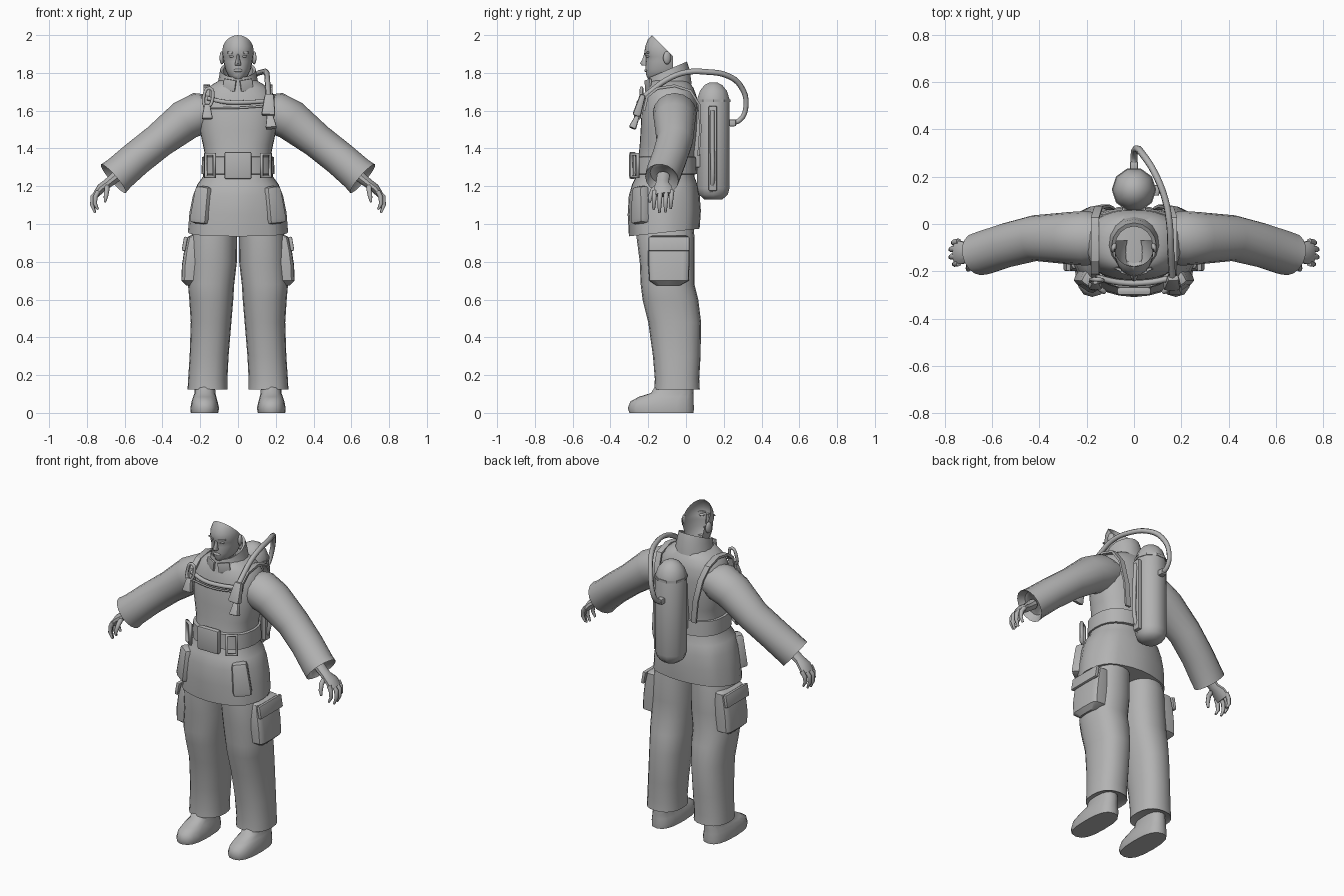
import bpy, bmesh, math
from mathutils import Vector, Matrix

GREY = bpy.data.materials.new("plain grey")
GREY.diffuse_color = (0.45, 0.45, 0.45, 1)


def finish(name, bm, angle=40):
    bmesh.ops.recalc_face_normals(bm, faces=bm.faces[:])
    me = bpy.data.meshes.new(name)
    bm.to_mesh(me)
    bm.free()
    me.materials.append(GREY)
    me.shade_smooth()
    me.set_sharp_from_angle(angle=math.radians(angle))
    ob = bpy.data.objects.new(name, me)
    bpy.context.collection.objects.link(ob)
    return ob


def skin(rings, cap=True):
    """Bridge a stack of equal rings into a surface."""
    bm = bmesh.new()
    vs = [[bm.verts.new(p) for p in r] for r in rings]
    n = len(vs[0])
    for a, b in zip(vs, vs[1:]):
        for i in range(n):
            bm.faces.new((a[i], a[(i + 1) % n], b[(i + 1) % n], b[i]))
    if cap:
        bm.faces.new(vs[0])
        bm.faces.new(vs[-1])
    return bm


def ring(z, x0, x1, yf, yb, n=20, e=2.3, tilt=0.0, pleat=0.0):
    """Flat rounded ring; tilt lifts the back, pleat ripples the radius."""
    pts = []
    for i in range(n):
        t = 2 * math.pi * i / n
        c, s = math.cos(t), math.sin(t)
        k = 1 + pleat * math.cos(8 * t)
        u = math.copysign(abs(c) ** (2 / e), c) * k
        v = math.copysign(abs(s) ** (2 / e), s) * k
        pts.append(Vector(((x0 + x1) / 2 + u * (x1 - x0) / 2,
                           (yf + yb) / 2 + v * (yb - yf) / 2, z + tilt * (v + 1) / 2)))
    return pts


def limb(path, n=14, side=1):
    """Rings across a path of (x, y, z, half height, half depth)."""
    out = []
    for i, (x, y, z, a, b) in enumerate(path):
        p, q = path[max(i - 1, 0)], path[min(i + 1, len(path) - 1)]
        d = (Vector(q[:3]) - Vector(p[:3])).normalized()
        v = (Vector((0, 1, 0)) - d * d.y).normalized()
        u = v.cross(d)
        r = []
        for k in range(n):
            t = 2 * math.pi * k / n
            w = Vector((x, y, z)) + u * a * math.cos(t) + v * b * math.sin(t)
            r.append(Vector((w.x * side, w.y, w.z)))
        out.append(r)
    return out


def box(name, loc, size, rot=(0, 0, 0), bevel=0.01, taper=1.0):
    bm = bmesh.new()
    bmesh.ops.create_cube(bm, size=1)
    for v in bm.verts:
        if v.co.z > 0:
            v.co.x *= taper
            v.co.y *= taper
        v.co = Vector(v.co[i] * size[i] for i in range(3))
    bmesh.ops.bevel(bm, geom=bm.edges[:], offset=bevel, segments=2, affect='EDGES', profile=0.6)
    m = Matrix.Translation(loc)
    for ax, r in zip('ZYX', reversed(rot)):
        m = m @ Matrix.Rotation(r, 4, ax)
    bm.transform(m)
    return finish(name, bm)


def ball(name, loc, size, rot=0.0):
    bm = bmesh.new()
    bmesh.ops.create_uvsphere(bm, u_segments=10, v_segments=7, radius=1)
    bm.transform(Matrix.Translation(loc) @ Matrix.Rotation(rot, 4, 'Z') @ Matrix.Diagonal((*size, 1)))
    return finish(name, bm, 60)


def hose(name, pts, r, cyclic=False, smooth=True):
    cu = bpy.data.curves.new(name, 'CURVE')
    cu.dimensions = '3D'
    cu.bevel_depth, cu.bevel_resolution, cu.resolution_u = r, 1, 4
    cu.use_fill_caps = True
    sp = cu.splines.new('BEZIER' if smooth else 'POLY')
    store = sp.bezier_points if smooth else sp.points
    store.add(len(pts) - 1)
    for b, p in zip(store, pts):
        if smooth:
            b.co = p
            b.handle_left_type = b.handle_right_type = 'AUTO'
        else:
            b.co = (*p, 1)
    sp.use_cyclic_u = cyclic
    cu.materials.append(GREY)
    ob = bpy.data.objects.new(name, cu)
    bpy.context.collection.objects.link(ob)


# Jacket body with flared, pleated skirt
body = [(.935, .262, -.30, .07, .04, .012), (1.05, .252, -.305, .075, .02, .02),
        (1.15, .235, -.30, .07, 0, .015), (1.21, .215, -.285, .06, 0, 0), (1.25, .186, -.265, .045, 0, 0),
        (1.37, .176, -.25, .045, 0, 0), (1.42, .186, -.245, .05, 0, 0), (1.5, .203, -.24, .058, 0, 0),
        (1.6, .208, -.235, .062, 0, 0), (1.67, .2, -.22, .058, 0, 0), (1.72, .165, -.205, .04, 0, 0),
        (1.76, .1, -.185, .01, 0, 0)]
finish("jacket", skin([ring(z, -w, w, f, b, 32, 2.4, t, p) for z, w, f, b, t, p in body]), 50)
# Standing collar, higher at the back
finish("collar", skin([ring(1.69, -.115, .115, -.215, .03, 16, 2, .05),
                       ring(1.745, -.1, .1, -.2, .02, 16, 2, .07), ring(1.775, -.095, .095, -.195, .005, 16, 2, .085),
                       ring(1.772, -.08, .08, -.18, -.01, 16, 2, .08),
                       ring(1.71, -.08, .08, -.175, -.01, 16, 2, .07)], cap=False))
for s in (-1, 1):
    box("collar_tab", (s * .045, -.2, 1.735), (.07, .012, .06), (0, s * -.15, s * .4), .004)

# Open-backed head shell
head = [(1.70, .055, -.16, -.04), (1.76, .055, -.165, -.04), (1.768, .035, -.202, -.04),
        (1.785, .052, -.21, -.03), (1.82, .068, -.215, -.02), (1.86, .077, -.213, -.01),
        (1.885, .08, -.214, 0), (1.90, .082, -.222, 0), (1.94, .081, -.216, 0), (1.975, .07, -.203, 0),
        (2.0, .052, -.18, -.02), (2.01, .03, -.16, -.04)]
bm = skin([ring(z, -w, w, f, b, 20, 2.1) for z, w, f, b in head], cap=False)
for co, no in (((0, -.18, 2.0), (0, 1, 1)), ((0, -.07, 1.9), (0, 1, 0))):
    bmesh.ops.bisect_plane(bm, geom=bm.verts[:] + bm.edges[:] + bm.faces[:],
                           plane_co=co, plane_no=no, clear_outer=True)
finish("head", bm, 50)
finish("nose", skin([ring(1.84, -.015, .015, -.234, -.2, 8, 2), ring(1.85, -.016, .016, -.243, -.2, 8, 2),
                     ring(1.875, -.009, .009, -.23, -.2, 8, 2), ring(1.9, -.007, .007, -.222, -.2, 8, 2)]), 50)
ball("lips", (0, -.21, 1.813), (.026, .01, .009))
for s in (-1, 1):
    ball("ear", (s * .085, -.1, 1.88), (.012, .022, .035), s * .3)
    ball("eye", (s * .033, -.202, 1.888), (.016, .009, .007), s * .3)
    box("eyebrow", (s * .035, -.208, 1.906), (.045, .012, .009), (0, s * -.1, s * .35), .003)

for s in (-1, 1):
    # Sleeve with open cuff
    arm = [(.13, -.06, 1.60, .085, .1), (.2, -.06, 1.587, .112, .116), (.28, -.06, 1.55, .108, .11),
           (.42, -.06, 1.44, .092, .097), (.54, -.09, 1.345, .092, .094), (.63, -.12, 1.266, .094, .094),
           (.66, -.128, 1.24, .1, .09), (.652, -.126, 1.247, .07, .065)]
    rings = limb(arm[:-1], 16, s)
    c = sum(rings[-1], Vector()) / 16
    rings.append([c + (p - c) * .7 + Vector((-.03 * s, 0, .025)) for p in rings[-1]])
    finish("sleeve", skin(rings), 50)
    # Hand: palm, four curled fingers, thumb
    finish("palm", skin(limb([(.64, -.12, 1.255, .03, .035), (.69, -.125, 1.215, .025, .035),
                              (.725, -.122, 1.19, .024, .05), (.752, -.118, 1.155, .018, .052)], 10, s)))
    for y, l, o in ((-.165, .07, -.01), (-.135, .09, .005), (-.103, .085, .005), (-.075, .065, -.005)):
        finish("finger", skin(limb([(.74, y, 1.175, .013, .014), (.765 + o, y - .003, 1.145, .013, .013),
                                    (.768 + o, y - .005, 1.14 - l * .45, .011, .011),
                                    (.752 + o, y - .006, 1.14 - l * .9, .006, .007)], 7, s)), 60)
    finish("thumb", skin(limb([(.695, -.14, 1.205, .014, .016), (.695, -.175, 1.18, .014, .014),
                               (.7, -.19, 1.145, .012, .012), (.705, -.192, 1.115, .006, .006)], 7, s)), 60)

    # Trouser leg
    leg = [(1.08, .0, .2, -.25, .03), (.93, .004, .25, -.262, .045), (.8, .006, .255, -.245, .045),
           (.68, .02, .265, -.24, .045), (.6, .025, .258, -.23, .065), (.48, .035, .25, -.2, .08),
           (.3, .05, .256, -.175, .077), (.18, .056, .264, -.165, .07), (.125, .055, .267, -.168, .073),
           (.135, .075, .247, -.148, .053)]
    rings = [[Vector((p.x * s, p.y, p.z)) for p in ring(z, a, b, f, k, 20, 2.3)] for z, a, b, f, k in leg]
    finish("trouser_leg", skin(rings), 50)
    # Thigh pocket with flap
    pocket = [(.675, .2, .275, -.16, -.03), (.7, .19, .3, -.195, .015), (.78, .19, .297, -.2, .018),
              (.86, .19, .285, -.2, .018), (.93, .19, .268, -.19, .015), (.94, .19, .25, -.18, .0)]
    finish("thigh_pocket", skin([[Vector((p.x * s, p.y, p.z)) for p in ring(z, a, b, f, k, 16, 5)]
                                 for z, a, b, f, k in pocket]), 35)
    box("pocket_flap", (s * .282, -.09, .895), (.02, .215, .075), (0, s * -.17, 0), .006)
    # Boot
    boot = [(0, .105, .25, -.30, .04), (.025, .1, .252, -.308, .042), (.06, .108, .246, -.295, .04),
            (.085, .115, .238, -.25, .04), (.105, .12, .23, -.185, .04), (.18, .122, .228, -.14, .035)]
    finish("boot", skin([[Vector((p.x * s, p.y, p.z)) for p in ring(z, a, b, f, k, 16, 2.6)]
                         for z, a, b, f, k in boot]), 45)

    # Skirt pockets and belt loops
    box("skirt_pocket", (s * .185, -.235, 1.10), (.11, .09, .2), (-.05, s * -.1, s * .6), .025, .8)
    loop = [(s * (.145 + dx), -.265 + dy, z) for dx, dy, z in
            ((-.02, -.022, 1.25), (.025, .01, 1.25), (.025, .01, 1.37), (-.02, -.022, 1.37))]
    hose("belt_loop", loop, .011, True, False)
    # Shoulder strap following the jacket
    strap = [(.16, -.215, 1.6), (.165, -.20, 1.67), (.165, -.15, 1.712), (.165, -.06, 1.725),
             (.165, .02, 1.70), (.15, .064, 1.63), (.12, .07, 1.5), (.1, .06, 1.36)]
    rows = [[Vector((s * (x + dx), y + dy, z + dz)) for dx, dy, dz in
             ((-.017, 0, 0), (.017, 0, 0), (.017, dy0, dz0), (-.017, dy0, dz0))]
            for (x, y, z), dy0, dz0 in zip(strap, (-.014, -.012, -.006, 0, .008, .012, .012, .012),
                                           (0, .008, .012, .014, .01, .004, 0, 0))]
    finish("shoulder_strap", skin(rows), 30)

# Belt, buckle and chest strap
finish("belt", skin([ring(z, -w, w, -w - .082, w - .135, 24, 2.4)
                     for z, w in ((1.262, .18), (1.265, .194), (1.355, .19), (1.358, .176))]), 40)
box("belt_buckle", (0, -.283, 1.31), (.145, .035, .145), bevel=.014)
hose("chest_strap", [(-.16, -.225, 1.665), (-.06, -.247, 1.645), (.06, -.247, 1.645), (.15, -.23, 1.65)], .013)
hose("chest_cord", [(-.15, -.225, 1.615), (0, -.25, 1.615), (.15, -.235, 1.625)], .006)
# Left clip and hanging handpiece
hose("clip_ring", [(-.15, -.235, 1.72), (-.135, -.24, 1.66), (-.165, -.245, 1.62), (-.18, -.235, 1.68)], .009, True)
box("clip_weight", (-.163, -.252, 1.595), (.06, .04, .08), (-.2, 0, 0), .01, .5)
box("regulator", (.163, -.245, 1.63), (.075, .045, .12), (-.3, .05, 0), .014, .65)
box("regulator_nozzle", (.172, -.268, 1.545), (.06, .04, .085), (-.4, -.1, 0), .01, .5)

# Air tank on the back with side rail and bands
tank = [(1.13, .05), (1.155, .08), (1.19, .09), (1.66, .09), (1.705, .075), (1.735, .05), (1.75, .02)]
finish("air_tank", skin([ring(z, -r, r, .145 - r, .145 + r, 10, 2) for z, r in tank]), 50)
finish("tank_band", skin([ring(z, -r, r, .145 - r, .145 + r, 10, 2)
                          for z, r in ((1.645, .088), (1.645, .094), (1.66, .094), (1.66, .088))]), 30)
box("tank_rail", (.092, .142, 1.4), (.03, .045, .45), bevel=.008)
hose("rail_pipe", [(.105, .14, 1.6), (.115, .14, 1.4), (.105, .14, 1.22), (.06, .13, 1.16)], .012)
box("tank_mount", (0, .055, 1.45), (.1, .05, .3), bevel=.01)
# Hose from valve over the shoulder
hose("air_hose", [(0, .235, 1.535), (.0, .285, 1.55), (.01, .318, 1.63), (.04, .29, 1.73), (.085, .22, 1.785),
                  (.13, .11, 1.805), (.15, 0, 1.803), (.155, -.1, 1.765), (.16, -.19, 1.7), (.163, -.235, 1.665)], .015)
box("tank_valve", (0, .245, 1.535), (.035, .04, .035), bevel=.008)
